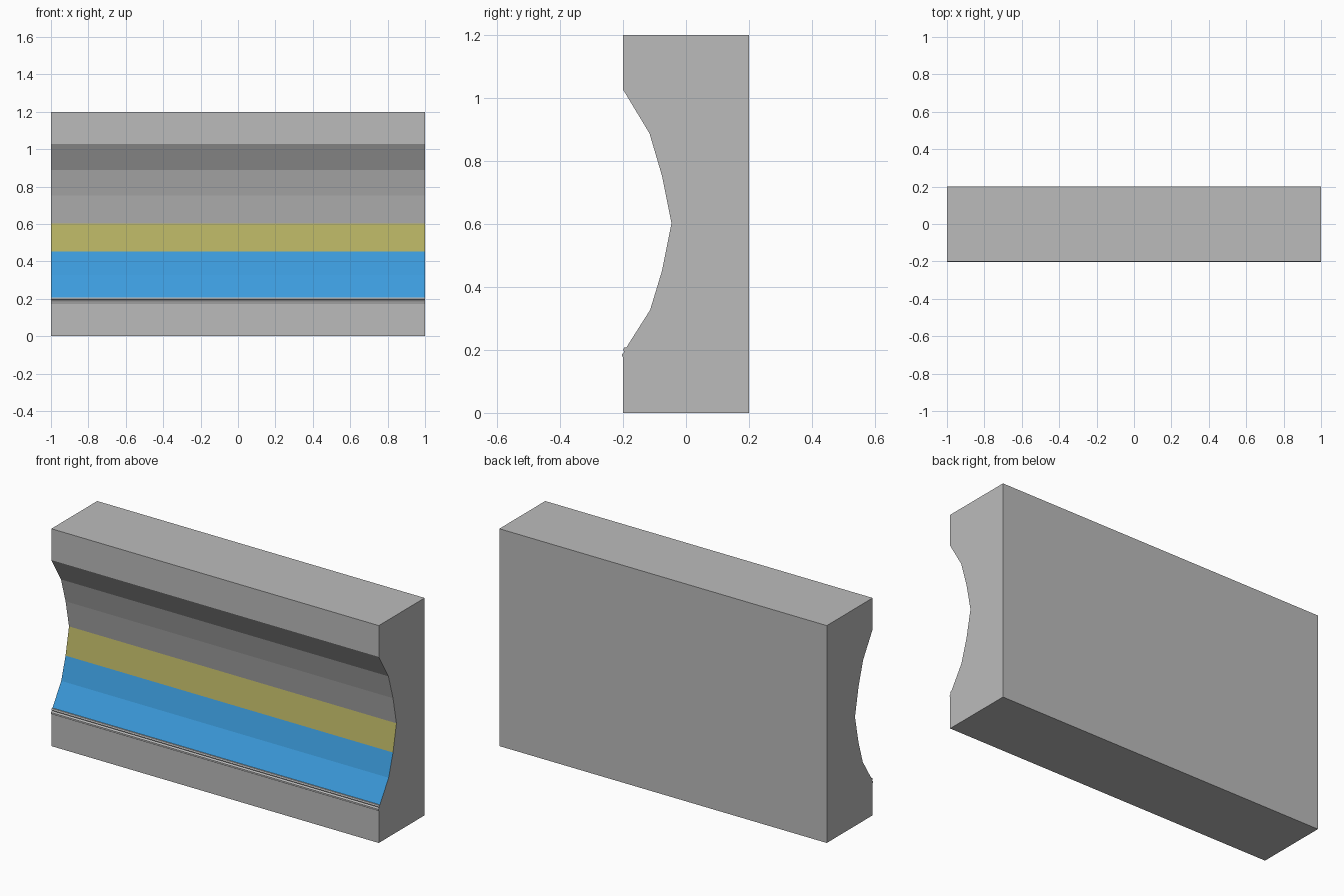
import bpy, bmesh

if "Cube" in bpy.data.objects:
    bpy.data.objects.remove(bpy.data.objects["Cube"])


def material(name, rgb):
    m = bpy.data.materials.new(name)
    m.diffuse_color = (*rgb, 1.0)
    m.use_nodes = True
    m.node_tree.nodes["Principled BSDF"].inputs["Base Color"].default_value = m.diffuse_color
    return m


GREY = material("light grey", (0.5, 0.5, 0.5))
BLUE = material("sky blue", (0.045, 0.33, 0.72))
YELLOW = material("dull yellow", (0.475, 0.445, 0.125))


def extrude_profile(name, profile, mats, rule):
    """Sweep a closed (y, z) outline along x and colour faces by a rule."""
    bm = bmesh.new()
    face = bm.faces.new([bm.verts.new((-1, y, z)) for y, z in profile])
    res = bmesh.ops.extrude_face_region(bm, geom=[face], use_keep_orig=True)
    moved = [v for v in res["geom"] if isinstance(v, bmesh.types.BMVert)]
    bmesh.ops.translate(bm, verts=moved, vec=(2, 0, 0))
    bmesh.ops.recalc_face_normals(bm, faces=bm.faces)
    for f in bm.faces:
        f.material_index = rule(f)
    me = bpy.data.meshes.new(name)
    bm.to_mesh(me)
    bm.free()
    for m in mats:
        me.materials.append(m)
    ob = bpy.data.objects.new(name, me)
    bpy.context.collection.objects.link(ob)
    return ob


def band_colour(f):
    # only the sloping front facets in the lower half of the hollow are coloured
    c = f.calc_center_median()
    if abs(f.normal.x) > 0.5 or c.y > 0 or f.normal.z < 0.1:
        return 0
    if 0.455 < c.z < 0.605:
        return 2
    if 0.215 < c.z < 0.455:
        return 1
    return 0


# wall with a faceted hollow front and a small ridged lip at its lower edge
wall_profile = [
    (0.2, 0), (0.2, 1.2), (-0.2, 1.2), (-0.2, 1.027),
    (-0.116, 0.888), (-0.076, 0.752), (-0.046, 0.602),
    (-0.076, 0.452), (-0.114, 0.327),
    (-0.19, 0.207), (-0.197, 0.207), (-0.2, 0.199), (-0.196, 0.194),
    (-0.203, 0.187), (-0.203, 0.181), (-0.2, 0.176), (-0.2, 0),
]
extrude_profile("hollow_front_wall", wall_profile, [GREY, BLUE, YELLOW], band_colour)
